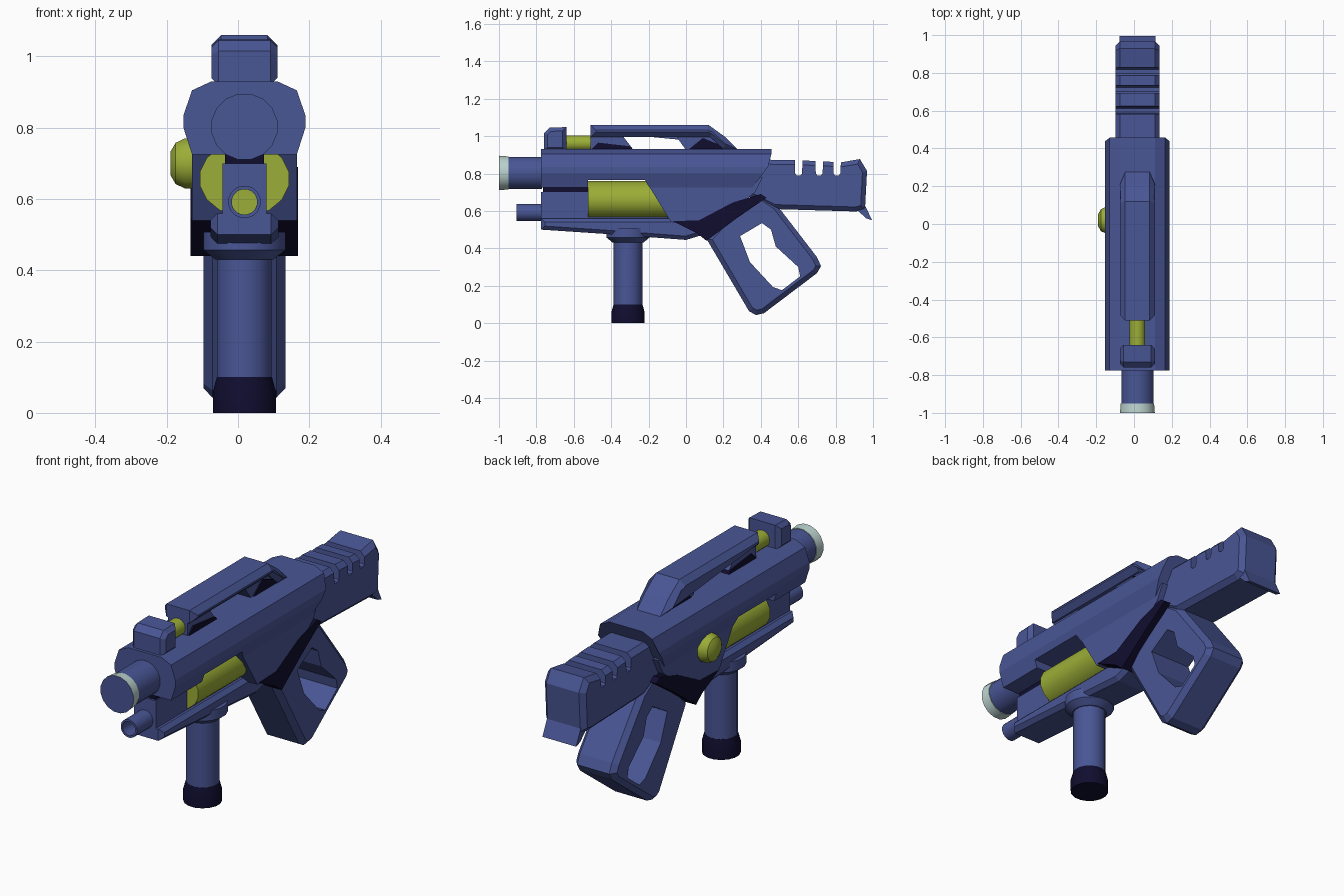
import bpy, bmesh, math
from mathutils import Vector

if "Cube" in bpy.data.objects:
    bpy.data.objects.remove(bpy.data.objects["Cube"])

CX = 0.018  # centre plane of the body


def mat(name, rgb):
    m = bpy.data.materials.new(name)
    m.diffuse_color = (*rgb, 1)
    m.use_nodes = True
    m.node_tree.nodes["Principled BSDF"].inputs["Base Color"].default_value = m.diffuse_color
    return m


BLUE = mat("slate blue", (0.066, 0.092, 0.30))
DARK = mat("dark navy", (0.005, 0.004, 0.028))
LIME = mat("lime green", (0.33, 0.42, 0.038))
PALE = mat("pale grey", (0.50, 0.65, 0.62))


def finish(bm, name, *mats):
    bmesh.ops.recalc_face_normals(bm, faces=bm.faces)
    me = bpy.data.meshes.new(name)
    bm.to_mesh(me)
    bm.free()
    for m in mats:
        me.materials.append(m)
    ob = bpy.data.objects.new(name, me)
    bpy.context.collection.objects.link(ob)
    return ob


def prism(name, pts, half, m=BLUE, bevel=0.0):
    """Side profile (y, z) extruded to both sides of the centre plane."""
    bm = bmesh.new()
    a = [bm.verts.new((CX - half, y, z)) for y, z in pts]
    b = [bm.verts.new((CX + half, y, z)) for y, z in pts]
    bm.faces.new(a)
    bm.faces.new(b)
    for i in range(len(pts)):
        j = (i + 1) % len(pts)
        bm.faces.new((a[i], a[j], b[j], b[i]))
    bmesh.ops.recalc_face_normals(bm, faces=bm.faces)
    if bevel:
        rim = [e for e in bm.edges if abs(e.verts[0].co.x - e.verts[1].co.x) < 1e-6]
        bmesh.ops.bevel(bm, geom=rim, offset=bevel, segments=1, affect='EDGES', profile=0.5)
    return finish(bm, name, m)


def lathe(name, axis, centre, profile, m=BLUE, sides=16, squash=1.0, cap=None):
    """Rings (position along axis, radius); cap colours the first end face."""
    bm = bmesh.new()
    rings = []
    for t, r in profile:
        ring = []
        for i in range(sides):
            ang = 2 * math.pi * (i + 0.5) / sides
            u, v = r * math.cos(ang), r * squash * math.sin(ang)
            p = {'x': (t, u, v), 'y': (u, t, v), 'z': (u, v, t)}[axis]
            ring.append(bm.verts.new(Vector(p) + Vector(centre)))
        rings.append(ring)
    for a, b in zip(rings, rings[1:]):
        for i in range(sides):
            j = (i + 1) % sides
            bm.faces.new((a[i], a[j], b[j], b[i]))
    first = bm.faces.new(rings[0])
    bm.faces.new(rings[-1])
    if cap:
        first.material_index = 1
    ob = finish(bm, name, *([m, cap] if cap else [m]))
    bpy.ops.object.select_all(action='DESELECT')
    ob.select_set(True)
    bpy.context.view_layer.objects.active = ob
    bpy.ops.object.shade_smooth_by_angle(angle=math.radians(32))
    return ob


def cut(ob, pts, half=0.4):
    """Cut a side profile right through an object."""
    c = prism("cutter", pts, half, ob.data.materials[0])
    c.hide_render = True
    md = ob.modifiers.new("cut", 'BOOLEAN')
    md.operation, md.object, md.solver = 'DIFFERENCE', c, 'EXACT'
    bpy.context.view_layer.objects.active = ob
    bpy.ops.object.modifier_apply(modifier=md.name)
    bpy.data.objects.remove(c)


# Upper body: faceted cross-section, rear end raked
half_sec = [(0.093, 0.93), (0.147, 0.905), (0.171, 0.835), (0.171, 0.80), (0.147, 0.725)]
sec = half_sec + [(-x, z) for x, z in reversed(half_sec)]
bm = bmesh.new()
fr = [bm.verts.new((CX + x, -0.775, z)) for x, z in sec]
bk = [bm.verts.new((CX + x, 0.457 - max(0, 0.86 - z) * 0.75, z)) for x, z in sec]
bm.faces.new(fr)
bm.faces.new(bk)
for i in range(len(sec)):
    j = (i + 1) % len(sec)
    bm.faces.new((fr[i], fr[j], bk[j], bk[i]))
upper = finish(bm, "upper_body", BLUE)
cut(upper, [(-0.525, 0.70), (-0.525, 0.765), (-0.22, 0.765), (-0.18, 0.70)])

# Lower body
prism("lower_front_block", [(-0.775, 0.50), (-0.775, 0.70), (-0.1, 0.70), (-0.1, 0.47)], 0.062)
prism("body_gap_filler", [(-0.765, 0.69), (-0.765, 0.73), (-0.5, 0.73), (-0.5, 0.69)], 0.055, DARK)
prism("bottom_slab", [(-0.775, 0.50), (-0.4, 0.475), (0, 0.445), (0.10, 0.475),
                      (0.10, 0.56), (-0.775, 0.56)], 0.095, BLUE, 0.02)
prism("lower_rear_body", [(-0.215, 0.76), (-0.08, 0.54), (0.06, 0.53), (0.27, 0.62),
                          (0.37, 0.70), (0.41, 0.78), (0.2, 0.80)], 0.147)
prism("dark_grip_mount", [(-0.07, 0.545), (0.07, 0.55), (0.25, 0.645), (0.40, 0.69),
                          (0.43, 0.67), (0.27, 0.56), (0.11, 0.44), (0.06, 0.48)], 0.151, DARK)

# Lime tank in the side recess
lathe("side_tank", 'y', (CX, 0, 0.657), [(-0.525, 0.127), (-0.08, 0.127)], LIME, 16, 0.83)

# Barrel with pale tip, and the small tube below it
lathe("barrel", 'y', (CX, 0, 0.803), [(-0.955, 0.087), (-0.77, 0.087)])
lathe("barrel_tip", 'y', (CX, 0, 0.803), [(-1.0, 0.094), (-0.95, 0.09)], PALE, cap=BLUE)
lathe("small_tube", 'y', (CX, 0, 0.592),
      [(-0.82, 0.036), (-0.905, 0.036), (-0.905, 0.046), (-0.77, 0.046)], cap=LIME)

# Front handle
lathe("front_handle_collar", 'z', (CX, -0.31, 0), [(0.43, 0.083), (0.457, 0.117), (0.508, 0.117)])
lathe("front_handle", 'z', (CX, -0.31, 0), [(0.09, 0.078), (0.44, 0.078)])
lathe("front_handle_foot", 'z', (CX, -0.31, 0), [(0.0, 0.09), (0.06, 0.09), (0.10, 0.079)], DARK)

# Rear grip: bevelled loop with a finger hole
grip = prism("rear_grip", [(0.11, 0.45), (0.337, 0.064), (0.374, 0.043), (0.417, 0.053),
                           (0.70, 0.267), (0.722, 0.305), (0.70, 0.353), (0.487, 0.63),
                           (0.40, 0.69), (0.25, 0.60)], 0.115, BLUE, 0.025)
cut(grip, [(0.289, 0.465), (0.406, 0.535), (0.4545, 0.50), (0.48, 0.41), (0.60, 0.30),
           (0.61, 0.25), (0.513, 0.176), (0.465, 0.193), (0.342, 0.326)])

# Stock with three top notches and a toe at the butt
stock = prism("stock", [(0.33, 0.875), (0.58, 0.872), (0.83, 0.86), (0.93, 0.877), (0.968, 0.813),
                        (0.957, 0.61), (0.91, 0.597), (0.47, 0.61), (0.33, 0.68)], 0.116, BLUE, 0.024)
for y in (0.58, 0.69, 0.785):
    cut(stock, [(y, 0.95), (y + 0.004, 0.80), (y + 0.012, 0.79), (y + 0.032, 0.79),
                (y + 0.04, 0.80), (y + 0.048, 0.95)])
prism("stock_toe", [(0.91, 0.61), (0.957, 0.63), (0.995, 0.55), (0.963, 0.56)], 0.095)

# Carry handle: chamfered bar on two feet with dark bases
prism("carry_handle", [(-0.51, 1.06), (0.12, 1.06), (0.21, 0.995), (0.275, 0.93),
                       (0.20, 0.93), (0.13, 0.995), (-0.51, 0.995)], 0.093, BLUE, 0.028)
prism("handle_front_foot", [(-0.51, 0.925), (-0.28, 0.925), (-0.345, 1.01), (-0.51, 1.01)], 0.055)
prism("handle_rear_foot", [(0.0, 0.925), (0.24, 0.925), (0.15, 1.01), (-0.06, 1.01)], 0.055)
prism("handle_front_base", [(-0.51, 0.925), (-0.28, 0.925), (-0.295, 0.945), (-0.47, 0.965)], 0.062, DARK)
prism("handle_rear_base", [(0.01, 0.925), (0.25, 0.925), (0.09, 0.99)], 0.062, DARK)

# Front sight and lime rod
prism("front_sight", [(-0.76, 0.92), (-0.76, 1.015), (-0.73, 1.045), (-0.64, 1.048), (-0.64, 0.92)],
      0.093, BLUE, 0.02)
lathe("sight_rod", 'y', (CX, 0, 0.962), [(-0.65, 0.042), (-0.50, 0.042)], LIME)

# Button on the left side
lathe("side_button", 'x', (0, 0.02, 0.70), [(-0.19, 0.033), (-0.175, 0.06), (-0.148, 0.073), (-0.12, 0.073)],
      LIME, 12)
